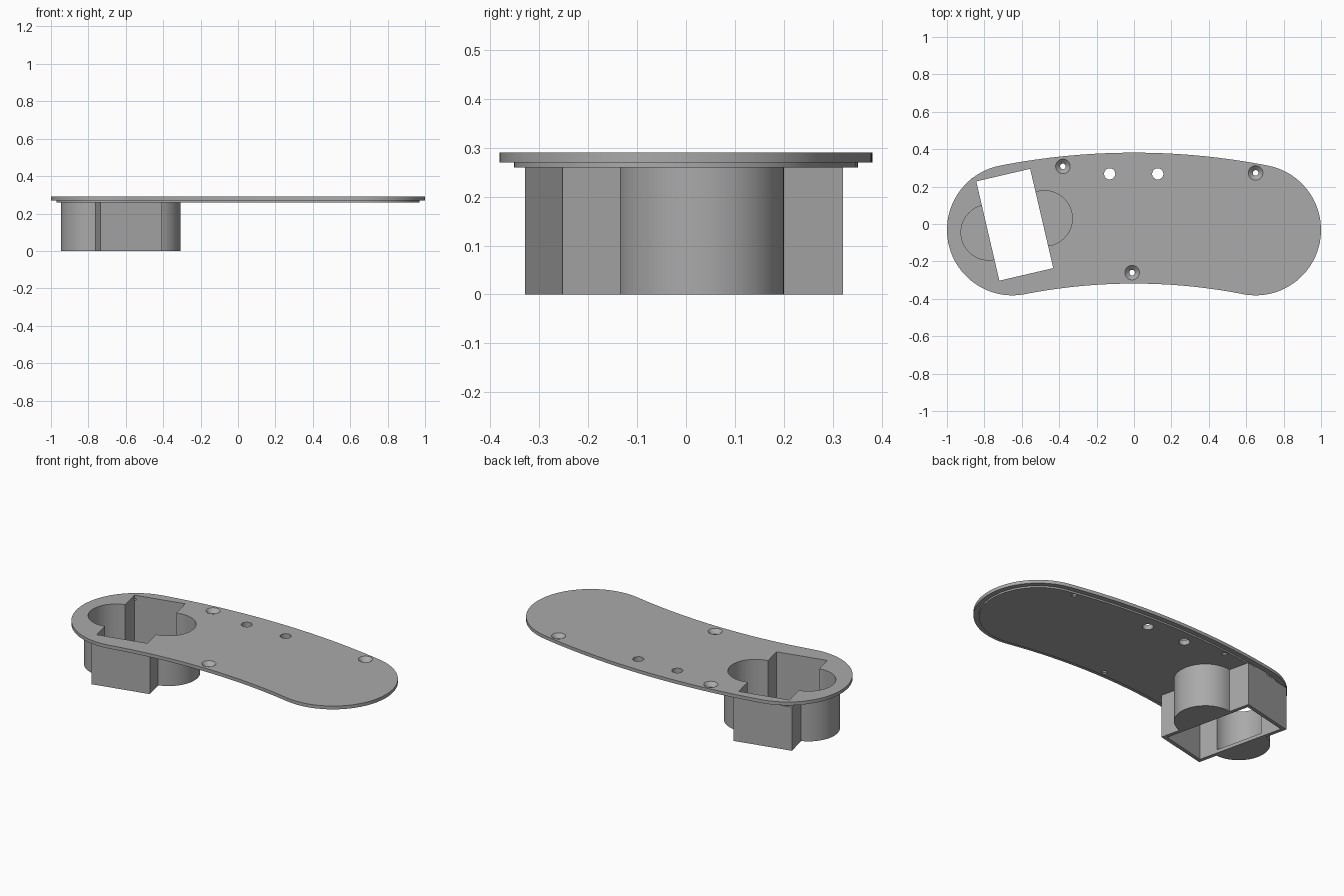
import bpy, bmesh, math
from mathutils import Matrix, Vector

if "Cube" in bpy.data.objects:
    bpy.data.objects.remove(bpy.data.objects["Cube"])

grey = bpy.data.materials.new("plain grey")
grey.use_nodes = True
colour = (0.4, 0.4, 0.4, 1)
grey.diffuse_color = colour
grey.node_tree.nodes["Principled BSDF"].inputs["Base Color"].default_value = colour


def loft(name, rings):
    """Solid through stacked rings, each (outline, z), capped at both ends."""
    bm = bmesh.new()
    loops = [[bm.verts.new((x, y, z)) for x, y in pts] for pts, z in rings]
    n = len(loops[0])
    bm.faces.new(loops[0])
    bm.faces.new(loops[-1])
    for a, b in zip(loops, loops[1:]):
        for i in range(n):
            j = (i + 1) % n
            bm.faces.new((a[i], a[j], b[j], b[i]))
    bmesh.ops.recalc_face_normals(bm, faces=bm.faces)
    mesh = bpy.data.meshes.new(name)
    bm.to_mesh(mesh)
    bm.free()
    mesh.materials.append(grey)
    obj = bpy.data.objects.new(name, mesh)
    bpy.context.collection.objects.link(obj)
    return obj


def arc(cx, cy, r, start, end, n):
    steps = [math.radians(start + (end - start) * i / n) for i in range(n + 1)]
    return [(cx + r * math.cos(a), cy + r * math.sin(a)) for a in steps]


def circle(x, y, r, n=64):
    return arc(x, y, r, 0, 360, n)[:-1]


def prism(name, pts, z0, z1):
    return loft(name, [(pts, z0), (pts, z1)])


def boolean(obj, tool, operation):
    mod = obj.modifiers.new(operation.lower(), 'BOOLEAN')
    mod.object, mod.operation, mod.solver = tool, operation, 'EXACT'
    bpy.context.view_layer.objects.active = obj
    bpy.ops.object.modifier_apply(modifier=mod.name)
    bpy.data.objects.remove(tool)


# Curved slot outline: two round ends joined by concentric arcs
END_X, END_Y, BEND = 0.65, -0.0315, 3.385
MID_Y = 0.0315 - BEND
SWING = math.degrees(math.asin(END_X / BEND))


def slot(r):
    pts = arc(END_X, END_Y, r, -90 - SWING, 90 - SWING, 40)
    pts += arc(0, MID_Y, BEND + r, 90 - SWING, 90 + SWING, 32)[1:-1]
    pts += arc(-END_X, END_Y, r, 90 + SWING, 270 + SWING, 40)
    pts += arc(0, MID_Y, BEND - r, 90 + SWING, 90 - SWING, 32)[1:-1]
    return pts


# Tilted pocket: a rectangle with a round lobe on each long side
def pocket_box(grow):
    turn = Matrix.Rotation(math.radians(13.1), 2)
    w, h = 0.148 + grow, 0.2725 + grow
    corners = [(-w, -h), (w, -h), (w, h), (-w, h)]
    return [tuple(turn @ Vector(c) + Vector((-0.6375, -0.004))) for c in corners]


LOBES = [(-0.777, -0.045), (-0.478, 0.03)]
LOBE_R, WALL, FLOOR = 0.148, 0.022, 0.02


def cut_pocket(obj):
    boolean(obj, prism("cutter", pocket_box(0), -0.1, 0.4), 'DIFFERENCE')
    for x, y in LOBES:
        boolean(obj, prism("cutter", circle(x, y, LOBE_R), FLOOR, 0.4), 'DIFFERENCE')


# Cover plate with a stepped underside
plate = loft("cover_plate", [(slot(0.32), 0.26), (slot(0.32), 0.27),
                             (slot(0.35), 0.27), (slot(0.35), 0.29)])
cut_pocket(plate)

# Plain round holes
for x in (-0.13, 0.127):
    boolean(plate, prism("cutter", circle(x, 0.268, 0.03, 32), 0.2, 0.4), 'DIFFERENCE')

# Countersunk screw holes
for x, y in [(-0.38, 0.308), (0.65, 0.273), (-0.01, -0.26)]:
    rings = [(circle(x, y, r, 32), z) for r, z in
             [(0.015, 0.2), (0.015, 0.267), (0.039, 0.29), (0.039, 0.32)]]
    boolean(plate, loft("cutter", rings), 'DIFFERENCE')

# Hanging pocket housing, open under the box and closed under the lobes
housing = prism("pocket_housing", pocket_box(WALL), 0, 0.26)
for x, y in LOBES:
    boolean(housing, prism("lobe", circle(x, y, LOBE_R + WALL), 0, 0.26), 'UNION')
cut_pocket(housing)

# Smooth curved walls, keep edges sharp
for obj in (plate, housing):
    bpy.ops.object.select_all(action='DESELECT')
    obj.select_set(True)
    bpy.context.view_layer.objects.active = obj
    bpy.ops.object.shade_smooth_by_angle(angle=math.radians(25))
